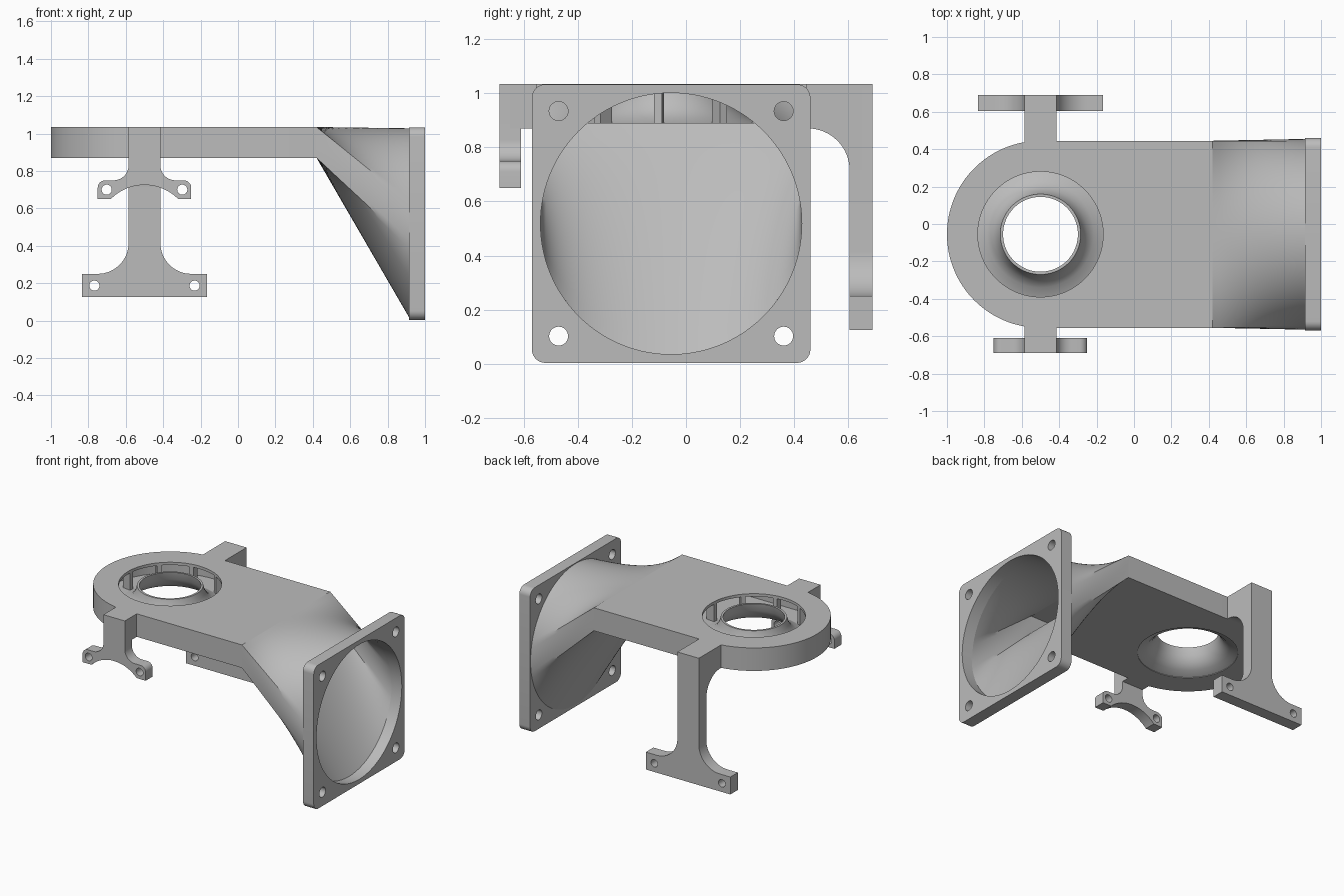
import bpy, bmesh, math
from mathutils import Vector

cube = bpy.data.objects.get("Cube")
if cube:
    bpy.data.objects.remove(cube, do_unlink=True)

grey = bpy.data.materials.new("plain_grey")
grey.use_nodes = True
GREY = (0.5, 0.5, 0.5, 1)
grey.diffuse_color = GREY
grey.node_tree.nodes["Principled BSDF"].inputs["Base Color"].default_value = GREY

TOP, BASE, WALL = 1.035, 0.87, 0.02
CX, CY = -0.5, -0.055          # nozzle axis
MOUTH = 0.42                   # where the flat duct meets the funnel
FAN_Z = 0.518


def arc(cx, cy, r, a0, a1, n=16):
    angles = [math.radians(a0 + (a1 - a0) * i / n) for i in range(n + 1)]
    return [(cx + r * math.cos(a), cy + r * math.sin(a)) for a in angles]


def circle(cx, cy, r, n=64):
    return arc(cx, cy, r, 0, 360, n)[:-1]


def place(axis, a, b, c):
    return {"x": (c, a, b), "y": (a, c, b), "z": (a, b, c)}[axis]


def finish(name, bm):
    bmesh.ops.remove_doubles(bm, verts=bm.verts, dist=1e-5)
    bmesh.ops.recalc_face_normals(bm, faces=bm.faces)
    mesh = bpy.data.meshes.new(name)
    bm.to_mesh(mesh)
    bm.free()
    mesh.materials.append(grey)
    obj = bpy.data.objects.new(name, mesh)
    bpy.context.collection.objects.link(obj)
    return obj


def prism(name, points, axis, lo, hi):
    """Extrude a closed outline along an axis."""
    bm = bmesh.new()
    face = bm.faces.new([bm.verts.new(place(axis, a, b, lo)) for a, b in points])
    new = bmesh.ops.extrude_face_region(bm, geom=[face])["geom"]
    shift = Vector(place(axis, 0, 0, hi - lo))
    bmesh.ops.translate(bm, vec=shift, verts=[v for v in new if isinstance(v, bmesh.types.BMVert)])
    return finish(name, bm)


def skin(name, rings):
    """Join a closed loop of rings into a tube with walls."""
    bm = bmesh.new()
    rows = [[bm.verts.new(p) for p in ring] for ring in rings]
    n = len(rows[0])
    for i, row in enumerate(rows):
        nxt = rows[(i + 1) % len(rows)]
        for j in range(n):
            k = (j + 1) % n
            bm.faces.new((row[j], row[k], nxt[k], nxt[j]))
    return finish(name, bm)


def cut(obj, *cutters):
    for c in cutters:
        mod = obj.modifiers.new("cut", "BOOLEAN")
        mod.operation, mod.solver, mod.object = "DIFFERENCE", "EXACT", c
    bpy.context.view_layer.update()
    result = obj.evaluated_get(bpy.context.evaluated_depsgraph_get())
    mesh = bpy.data.meshes.new_from_object(result)
    obj.modifiers.clear()
    obj.data = mesh
    for c in cutters:
        bpy.data.objects.remove(c, do_unlink=True)
    return obj


def mirrored(half):
    """Complete a half outline about the nozzle axis."""
    return [(CX + x, z) for x, z in half] + [(CX - x, z) for x, z in reversed(half)]


def d_outline(r, end):
    return [(end, CY - r), (end, CY + r)] + arc(CX, CY, r, 90, 270, 64)


# Flat hollow duct with a round end
duct = prism("flat_duct", d_outline(0.5, MOUTH), "z", BASE, TOP)
cut(duct,
    prism("cavity", d_outline(0.5 - WALL, MOUTH + 0.1), "z", BASE + WALL, TOP - WALL),
    prism("outlet", circle(CX, CY, 0.335, 96), "z", 0.95, 1.2),
    prism("inlet", circle(CX, CY, 0.325, 96), "z", 0.8, 0.95))

# Flared central nozzle
outer = [(0.335, BASE + WALL), (0.285, 0.91), (0.25, 0.94), (0.227, 0.98), (0.215, 1.025)]
inner = [(0.2, 1.025), (0.212, 0.97), (0.235, 0.93), (0.27, 0.895), (0.335, BASE)]
skin("nozzle", [[(x, y, z) for x, y in circle(CX, CY, r, 96)] for r, z in outer + inner])

# Guide vanes around the outlet
for i in range(10):
    a = math.radians(36 * i - 7)
    out, side = Vector((math.cos(a), math.sin(a))), Vector((-math.sin(a), math.cos(a)))
    mid = Vector((CX, CY))
    outline = [mid + out * r + side * s
               for r, s in ((0.337, -0.015), (0.4, -0.015), (0.4, 0.015), (0.337, 0.015))]
    prism("guide_vane", [tuple(p) for p in outline], "z", BASE + WALL / 2, TOP - WALL / 2)


# Funnel from the rectangular mouth to the round fan opening
def funnel_ring(inset, radius, t):
    w, lo, hi = 0.5 - inset, BASE + inset, TOP - inset
    corners = [Vector((CY + y, z)) for y, z in ((w, lo), (w, hi), (-w, hi), (-w, lo))]
    short = (TOP - BASE) / (1 + TOP - BASE) * math.pi
    ring, angle = [], -short / 2
    for i in range(4):
        n, sweep = ((8, short), (48, math.pi - short))[i % 2]
        for j in range(n):
            p = corners[i].lerp(corners[(i + 1) % 4], j / n)
            a = angle + sweep * j / n
            q = Vector((CY + radius * math.cos(a), FAN_Z + radius * math.sin(a)))
            y, z = p.lerp(q, t)
            ring.append((MOUTH + t * 0.5, y, z))
        angle += sweep
    return ring


steps = [i / 14 for i in range(15)]
skin("funnel", [funnel_ring(0, 0.51, t) for t in steps]
     + [funnel_ring(WALL, 0.483, t) for t in reversed(steps)])

# Square fan flange with rounded corners and four screw holes
HALF, ROUND = 0.515, 0.05
square = []
for sy, sz, a in ((1, 1, 0), (-1, 1, 90), (-1, -1, 180), (1, -1, 270)):
    k = HALF - ROUND
    square += arc(CY + sy * k, FAN_Z + sz * k, ROUND, a, a + 90, 8)
flange = prism("fan_flange", square, "x", 0.915, 1.0)
cut(flange, prism("opening", circle(CY, FAN_Z, 0.483, 112), "x", 0.8, 1.1),
    *[prism("screw_hole", circle(CY + sy * 0.416, FAN_Z + sz * 0.416, 0.035, 32), "x", 0.8, 1.1)
      for sy in (-1, 1) for sz in (-1, 1)])


# Mounting legs: a shaped plate with two screw holes, tied to the duct by an arm
def leg(name, half, y0, y1, hole_x, hole_z):
    plate = prism(name, mirrored(half), "y", y0, y1)
    cut(plate, *[prism("screw_hole", circle(CX + s * hole_x, hole_z, 0.027, 32), "y", y0 - 0.1, y1 + 0.1)
                 for s in (-1, 1)])


ARM = 0.085
leg("rear_leg", [(ARM, TOP)] + arc(0.25, 0.415, 0.165, 180, 270)
    + [(0.335, 0.25), (0.335, 0.125)], 0.605, 0.69, 0.268, 0.187)
leg("front_leg", [(ARM, TOP)] + arc(0.165, 0.83, 0.08, 180, 270) + arc(0.21, 0.71, 0.04, 90, 0, 8)
    + [(0.25, 0.65)] + arc(0, 0.4715, 0.2535, 45, 87), -0.69, -0.61, 0.202, 0.7)

rear_arm = [(0.43, TOP), (0.65, TOP), (0.65, 0.715)] + arc(0.45, 0.715, 0.155, 0, 90) + [(0.43, BASE)]
prism("rear_arm", rear_arm, "x", CX - ARM, CX + ARM)
prism("front_arm", [(-0.65, BASE), (-0.54, BASE), (-0.54, TOP), (-0.65, TOP)], "x", CX - ARM, CX + ARM)

# Smooth shading that keeps the hard edges
bpy.ops.object.select_all(action="DESELECT")
for obj in bpy.context.scene.objects:
    if obj.type == "MESH" and grey.name in obj.data.materials:
        obj.select_set(True)
        bpy.context.view_layer.objects.active = obj
bpy.ops.object.shade_smooth_by_angle(angle=math.radians(30))
